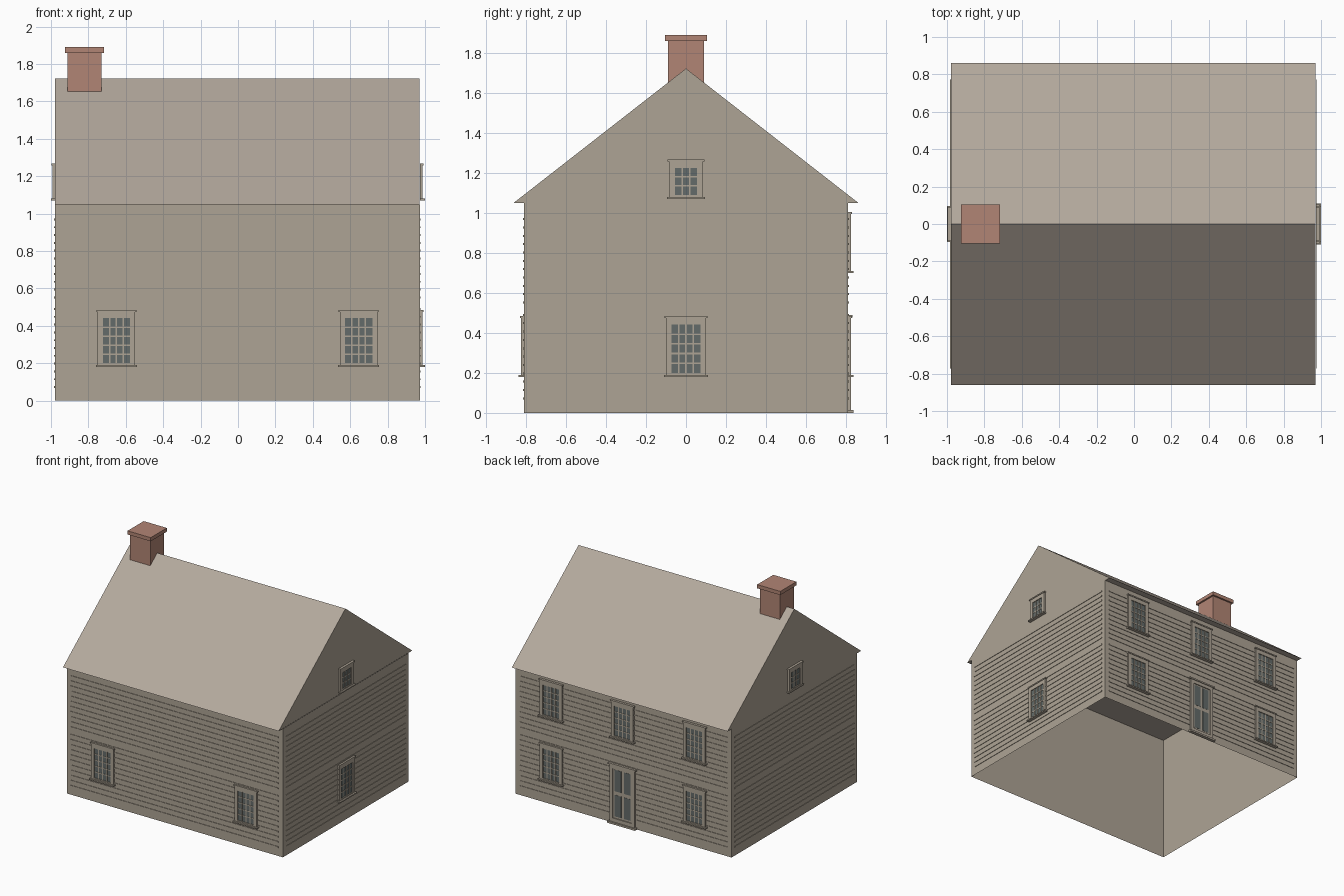
import bpy, bmesh

cube = bpy.data.objects.get("Cube")
if cube:
    bpy.data.objects.remove(cube, do_unlink=True)


def material(name, rgb):
    color = [(c / 255) ** 2.2 for c in rgb] + [1]
    m = bpy.data.materials.new(name)
    m.use_nodes = True
    m.diffuse_color = color
    bsdf = m.node_tree.nodes["Principled BSDF"]
    bsdf.inputs["Base Color"].default_value = color
    bsdf.inputs["Roughness"].default_value = 0.9
    return m


WALL = material("weathered wood", (172, 162, 147))
ROOF = material("roof shingle", (178, 167, 155))
BRICK = material("chimney brick", (176, 132, 116))
GLASS = material("window glass", (100, 107, 105))

X0, X1, Y = -0.979, 0.973, 0.81   # wall planes
EAVE, RIDGE = 1.05, 1.722

# Each side maps (along the wall, outward, height) to model space
SIDES = {
    "front": lambda u, d, z: (u, -Y - d, z),
    "back": lambda u, d, z: (u, Y + d, z),
    "right": lambda u, d, z: (X0 - d, u, z),
    "left": lambda u, d, z: (X1 + d, u, z),
}


def finish(name, bm, *mats):
    bmesh.ops.recalc_face_normals(bm, faces=bm.faces)
    mesh = bpy.data.meshes.new(name)
    bm.to_mesh(mesh)
    bm.free()
    for m in mats:
        mesh.materials.append(m)
    ob = bpy.data.objects.new(name, mesh)
    bpy.context.collection.objects.link(ob)
    return ob


def add_box(bm, lo, hi, place=lambda *p: p, index=0):
    verts = bmesh.ops.create_cube(bm, size=1)["verts"]
    for v in verts:
        v.co = place(*[a + (b - a) * (c + 0.5) for a, b, c in zip(lo, hi, v.co)])
    for f in verts[0].link_faces[:] + verts[-1].link_faces[:]:
        f.material_index = index


def add_frame(bm, place, u, half, z0, z1, pane_half, p0, p1, depth):
    """Four boards around an opening."""
    add_box(bm, (u - half, 0, z0), (u - pane_half, depth, z1), place)
    add_box(bm, (u + pane_half, 0, z0), (u + half, depth, z1), place)
    add_box(bm, (u - pane_half, 0, z0), (u + pane_half, depth, p0), place)
    add_box(bm, (u - pane_half, 0, p1), (u + pane_half, depth, z1), place)


def window(name, side, u, z0, z1, half, pane_half, p0, p1, cols, rows):
    place = SIDES[side]
    sill = 0.021 if side == "right" else 0.027
    bm = bmesh.new()
    add_frame(bm, place, u, half, z0, z1, pane_half, p0, p1, 0.014)
    # sill and cap
    add_box(bm, (u - half - 0.01, 0, z0), (u + half + 0.01, sill, z0 + 0.01), place)
    add_box(bm, (u - half - 0.007, 0, z1 - 0.01), (u + half + 0.007, 0.019, z1), place)
    # glazing bars
    for i in range(1, cols):
        x = u - pane_half + 2 * pane_half * i / cols
        add_box(bm, (x - 0.004, 0, p0), (x + 0.004, 0.01, p1), place)
    for i in range(1, rows):
        z = p0 + (p1 - p0) * i / rows
        add_box(bm, (u - pane_half, 0, z - 0.004), (u + pane_half, 0.0095, z + 0.004), place)
    # glass
    add_box(bm, (u - pane_half, 0, p0), (u + pane_half, 0.007, p1), place, 1)
    finish(name, bm, WALL, GLASS)


# Wall shell, open underneath
bm = bmesh.new()
add_box(bm, (X0, -Y, 0), (X1, Y, EAVE))
bm.normal_update()
bmesh.ops.delete(bm, geom=[f for f in bm.faces if abs(f.normal.z) > 0.5], context="FACES")
finish("walls", bm, WALL)

# Gabled roof, gable ends in wall colour
bm = bmesh.new()
ends = [[bm.verts.new((x, y, z)) for y, z in ((-0.862, EAVE), (0.862, EAVE), (0, RIDGE))]
        for x in (X0, X1 - 0.002)]
for tri in ends:
    bm.faces.new(tri).material_index = 1
for i in range(3):
    j = (i + 1) % 3
    bm.faces.new((ends[0][i], ends[0][j], ends[1][j], ends[1][i]))
finish("roof", bm, ROOF, WALL)

# Clapboard strips, two storeys on every side
for side, place in SIDES.items():
    a, b = (-0.943, 0.932) if side in ("front", "back") else (-0.773, 0.773)
    bm = bmesh.new()
    for base in (0.073, 0.552):
        for i in range(11):
            z = base + i * 0.0417
            add_box(bm, (a, 0, z - 0.005), (b, 0.004, z + 0.005), place)
    finish(side + "_clapboards", bm, WALL)

# Large windows
def large(name, side, u, z=0.18):
    window(name, side, u, z, z + 0.305, 0.1, 0.073, z + 0.02, z + 0.262, 4, 5)


for u, tag in ((-0.65, "right"), (0.645, "left")):
    large("front_window_" + tag, "front", u)
    large("back_lower_window_" + tag, "back", u)
    large("back_upper_window_" + tag, "back", u, 0.7)
large("back_upper_window_middle", "back", 0, 0.7)
large("left_side_window", "left", 0)

# Small gable windows
for side in ("left", "right"):
    window(side + "_gable_window", side, 0, 1.07, 1.267, 0.085, 0.054, 1.09, 1.225, 3, 3)

# Back door with four glazed panels and a step
place = SIDES["back"]
bm = bmesh.new()
add_frame(bm, place, 0, 0.112, 0, 0.49, 0.085, 0.045, 0.45, 0.016)
add_box(bm, (-0.125, 0, 0.478), (0.125, 0.022, 0.49), place)
add_box(bm, (-0.125, 0, 0), (0.125, 0.028, 0.015), place)
add_box(bm, (-0.085, 0, 0.045), (0.085, 0.008, 0.45), place)
for u in (-0.042, 0.042):
    for z0, z1 in ((0.06, 0.235), (0.265, 0.44)):
        add_box(bm, (u - 0.03, 0, z0), (u + 0.03, 0.0095, z1), place, 1)
finish("back_door", bm, WALL, GLASS)

# Chimney
bm = bmesh.new()
add_box(bm, (-0.911, -0.09, 1.6), (-0.73, 0.09, 1.862))
add_box(bm, (-0.925, -0.104, 1.86), (-0.716, 0.104, 1.89))
finish("chimney", bm, BRICK)
